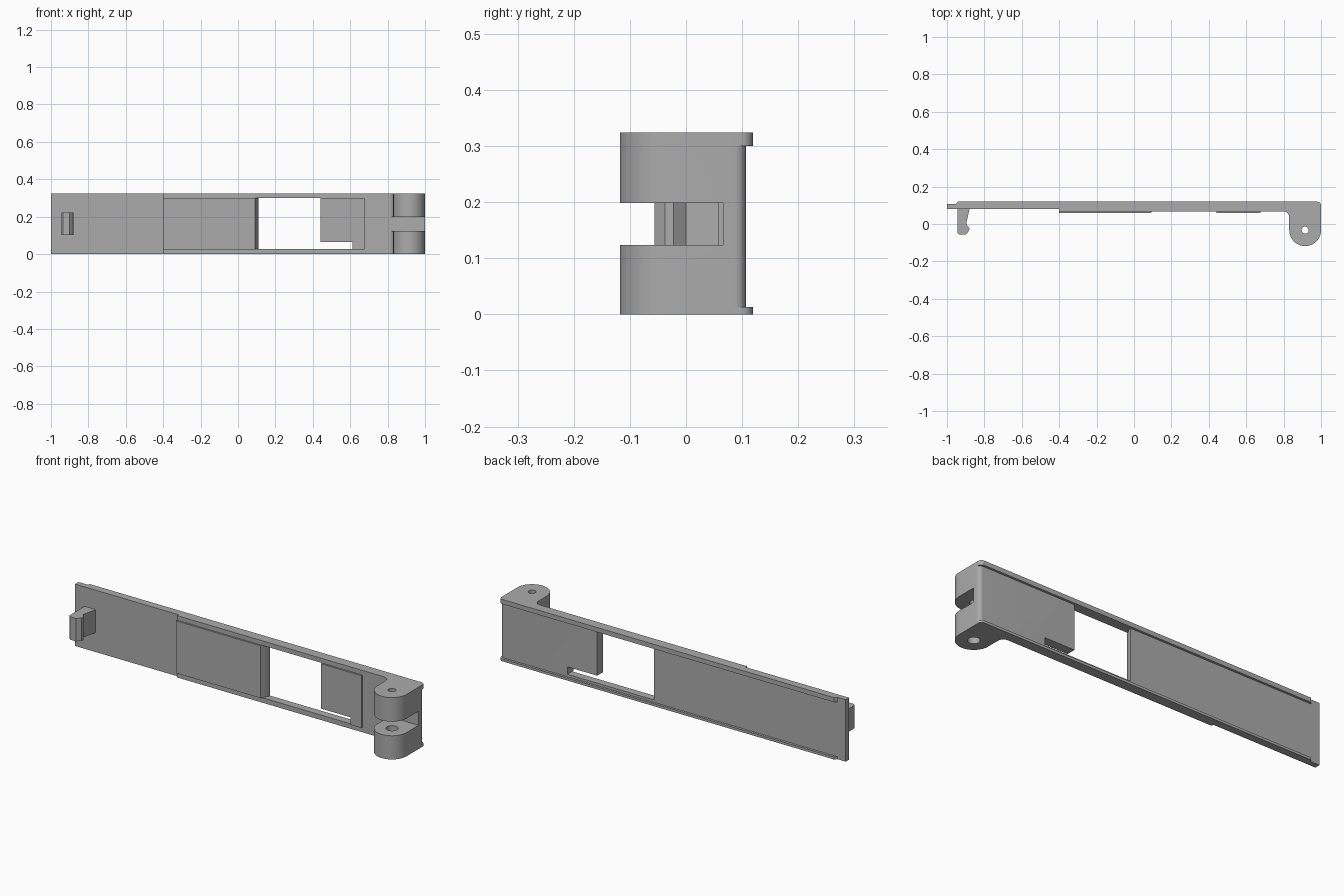
import bpy
import bmesh
from math import cos, sin, radians

if "Cube" in bpy.data.objects:
    bpy.data.objects.remove(bpy.data.objects["Cube"], do_unlink=True)

HEIGHT = 0.324
grey = bpy.data.materials.new("plain grey")
grey.use_nodes = True
colour = (0.41, 0.41, 0.41, 1)
grey.diffuse_color = colour
grey.node_tree.nodes["Principled BSDF"].inputs["Base Color"].default_value = colour


def arc(cx, cy, r, start, end, steps=8):
    """Points on a circular arc, angles in degrees."""
    angles = [radians(start + (end - start) * i / steps) for i in range(steps + 1)]
    return [(cx + r * cos(a), cy + r * sin(a)) for a in angles]


def prism(name, outline, z0, z1):
    """Extrude an outline in the ground plane from z0 to z1."""
    bm = bmesh.new()
    face = bm.faces.new([bm.verts.new((x, y, z0)) for x, y in outline])
    top = bmesh.ops.extrude_face_region(bm, geom=[face])["geom"]
    for v in top:
        if isinstance(v, bmesh.types.BMVert):
            v.co.z = z1
    bmesh.ops.recalc_face_normals(bm, faces=bm.faces)
    mesh = bpy.data.meshes.new(name)
    bm.to_mesh(mesh)
    bm.free()
    mesh.materials.append(grey)
    obj = bpy.data.objects.new(name, mesh)
    bpy.context.collection.objects.link(obj)
    return obj


def box(name, x0, x1, y0, y1, z0, z1):
    return prism(name, [(x0, y0), (x1, y0), (x1, y1), (x0, y1)], z0, z1)


def combine(target, tool, operation):
    """Apply a boolean and drop the tool."""
    mod = target.modifiers.new("boolean", "BOOLEAN")
    mod.operation = operation
    mod.solver = "EXACT"
    mod.object = tool
    bpy.context.view_layer.objects.active = target
    bpy.ops.object.modifier_apply(modifier=mod.name)
    bpy.data.objects.remove(tool, do_unlink=True)


# Plate with the hinge barrel at its left end
PIN = (0.915, -0.033)
outline = [(-1, 0.079), (-0.4, 0.079), (-0.4, 0.067)]
outline += arc(0.8, 0.037, 0.03, 90, 0)
outline += arc(*PIN, 0.085, 180, 360, 32)
outline += arc(0.98, 0.099, 0.02, 0, 90)
outline += [(-0.94, 0.119), (-0.952, 0.107), (-1, 0.107)]
latch_plate = prism("latch_plate", outline, 0, HEIGHT)

# Raised front panel
combine(latch_plate, box("panel", -0.4, 0.675, 0.058, 0.085, 0.026, 0.3), "UNION")

# Snap hook at the right end
hook = [(-0.945, 0.09), (-0.945, -0.045), (-0.935, -0.056), (-0.9, -0.056),
        (-0.882, -0.037), (-0.88, -0.022), (-0.897, 0.0), (-0.88, 0.079), (-0.88, 0.09)]
combine(latch_plate, prism("hook", hook, 0.102, 0.222), "UNION")

# Shallow recess between the two rear rails
recess = [(-1.1, 0.107)] + arc(0.98, 0.087, 0.02, 90, 0)
recess += [(1.1, 0.087), (1.1, 0.2), (-1.1, 0.2)]
combine(latch_plate, prism("recess_cut", recess, 0.013, 0.3), "DIFFERENCE")

# Window with a slanted edge, and the notch under the tab
window = [(0.09, 0), (0.09, 0.058), (0.11, 0.098), (0.11, 0.2), (0.44, 0.2), (0.44, 0)]
combine(latch_plate, prism("window_cut", window, 0.026, 0.3), "DIFFERENCE")
combine(latch_plate, box("notch_cut", 0.42, 0.612, 0, 0.2, 0.026, 0.065), "DIFFERENCE")

# Hinge slot and stepped pin hole
combine(latch_plate, box("slot_cut", 0.79, 1.1, -0.2, 0.066, 0.124, 0.198), "DIFFERENCE")
for radius, z0, z1 in ((0.029, -0.1, 0.15), (0.019, 0.15, 0.4)):
    hole = arc(*PIN, radius, 0, 345, 23)
    combine(latch_plate, prism("pin_cut", hole, z0, z1), "DIFFERENCE")

# Smooth the rounded surfaces, keep edges crisp
bpy.ops.object.select_all(action="DESELECT")
latch_plate.select_set(True)
bpy.context.view_layer.objects.active = latch_plate
bpy.ops.object.shade_smooth_by_angle(angle=radians(30))
